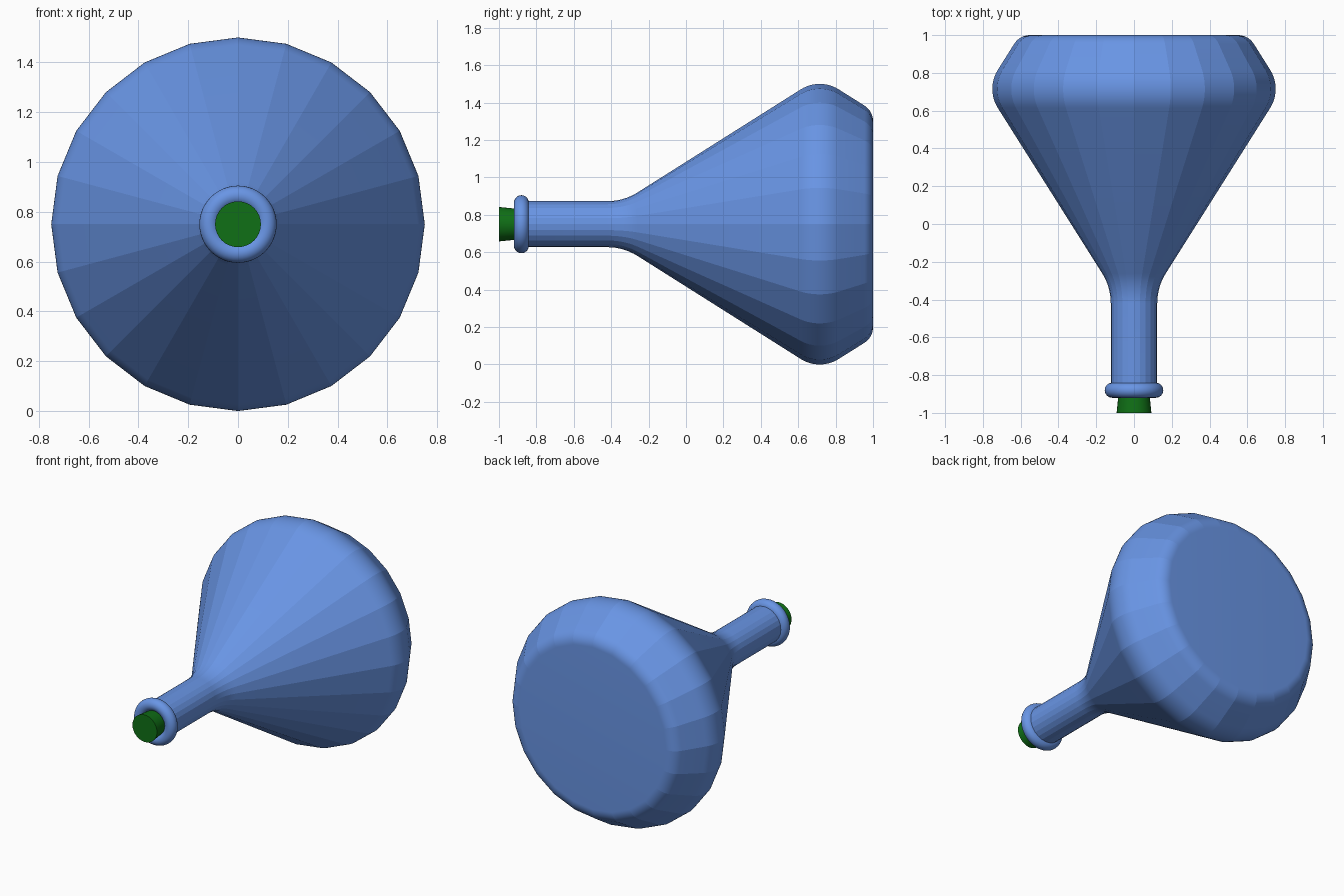
import bpy, bmesh
from math import sin, cos, pi, radians, tan

if "Cube" in bpy.data.objects:
    bpy.data.objects.remove(bpy.data.objects["Cube"])

CZ = 0.75  # height of the bottle axis


def material(name, rgb):
    m = bpy.data.materials.new(name)
    m.diffuse_color = (*rgb, 1)
    m.use_nodes = True
    m.node_tree.nodes["Principled BSDF"].inputs["Base Color"].default_value = m.diffuse_color
    return m


def arc(cr, cy, rad, a0, a1, n):
    """Profile arc as (radius, y) points; angle 0 points outward, 90 to +y."""
    pts = []
    for i in range(n + 1):
        a = radians(a0 + (a1 - a0) * i / n)
        pts.append((cr + rad * cos(a), cy + rad * sin(a)))
    return pts


def lathe(name, profile, sides, mat, faceted=False, closed=False, caps=True):
    """Turn a (radius, y) profile about the y axis; list runs front to back."""
    bm = bmesh.new()
    rings = [[bm.verts.new((r * cos(2 * pi * k / sides), y,
                            CZ + r * sin(2 * pi * k / sides)))
              for k in range(sides)] for r, y in profile]
    pairs = list(zip(rings, rings[1:]))
    if closed:
        pairs.append((rings[-1], rings[0]))
    for a, b in pairs:
        for k in range(sides):
            j = (k + 1) % sides
            bm.faces.new((a[k], a[j], b[j], b[k]))
            if faceted:
                bm.edges.get((a[k], b[k])).smooth = False
    if caps and not closed:
        bm.faces.new(rings[0])
        bm.faces.new(rings[-1])
    bmesh.ops.recalc_face_normals(bm, faces=bm.faces)
    for f in bm.faces:
        f.smooth = True
    for e in bm.edges:
        if len(e.link_faces) == 2 and e.calc_face_angle(0) > radians(40):
            e.smooth = False
    me = bpy.data.meshes.new(name)
    bm.to_mesh(me)
    bm.free()
    me.materials.append(mat)
    ob = bpy.data.objects.new(name, me)
    bpy.context.collection.objects.link(ob)
    return ob


blue = material("blue_glass", (0.14, 0.30, 0.78))
green = material("green_stopper", (0.005, 0.16, 0.008))

# Flask body: neck, concave flare, cone, rounded shoulder, rounded base
S = 32
body = [(0.123, -0.88)]
body += arc(0.123 + 0.3, -0.42, 0.3, 180, 180 - S, 8)
body += arc(0.75 - 0.19, 0.715, 0.19, -S, S, 12)
body += arc(0.55, 0.9, 0.1, S, 90, 10)
lathe("flask_body", body, 24, blue, faceted=True)

# Rolled lip around the mouth
lathe("flask_lip", arc(0.115, -0.88, 0.04, 0, 345, 23), 48, blue, closed=True)

# Tapered stopper
lathe("stopper", [(0.092, -1.0), (0.078, -0.86)], 32, green)
